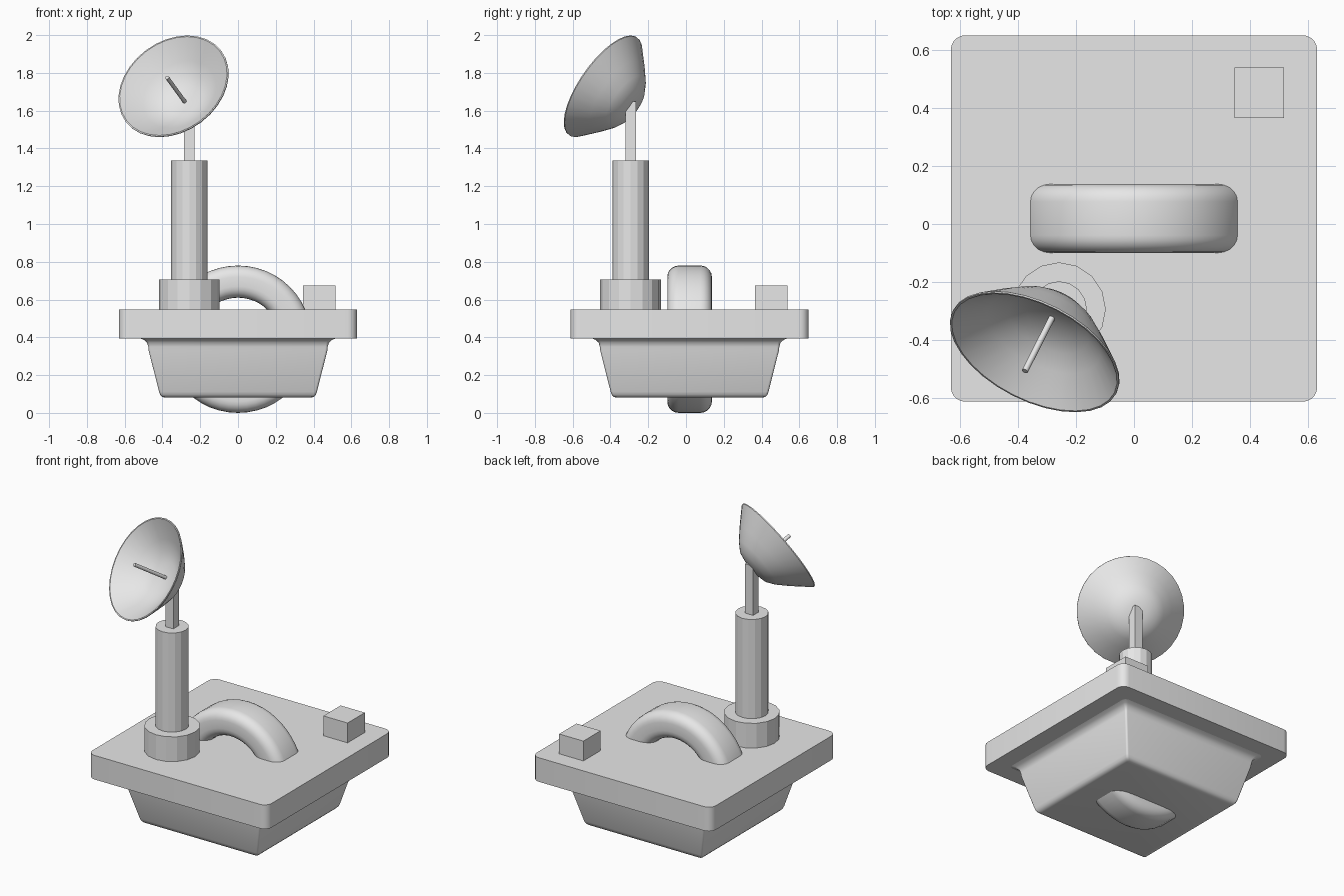
import bpy, bmesh, math
from mathutils import Matrix, Vector

if "Cube" in bpy.data.objects:
    bpy.data.objects.remove(bpy.data.objects["Cube"])

grey = bpy.data.materials.new("light_grey")
grey.diffuse_color = (0.8, 0.8, 0.8, 1)
grey.use_nodes = True
grey.node_tree.nodes["Principled BSDF"].inputs["Base Color"].default_value = grey.diffuse_color
CY = 0.019                      # centre line of the body
MAST = (-0.258, -0.293)         # mast axis


def finish(name, bm, smooth=None):
    bmesh.ops.remove_doubles(bm, verts=bm.verts, dist=1e-5)
    bmesh.ops.recalc_face_normals(bm, faces=bm.faces)
    me = bpy.data.meshes.new(name)
    bm.to_mesh(me)
    bm.free()
    me.materials.append(grey)
    ob = bpy.data.objects.new(name, me)
    bpy.context.collection.objects.link(ob)
    if smooth:
        bpy.ops.object.select_all(action='DESELECT')
        ob.select_set(True)
        bpy.context.view_layer.objects.active = ob
        bpy.ops.object.shade_smooth_by_angle(angle=math.radians(smooth))
    return ob


def rounded_rect(hx, hy, r, n=5):
    pts = []
    for q, (sx, sy) in enumerate([(1, 1), (-1, 1), (-1, -1), (1, -1)]):
        for i in range(n + 1):
            a = math.pi / 2 * (q + i / n)
            pts.append((sx * (hx - r) + r * math.cos(a), sy * (hy - r) + r * math.sin(a)))
    return pts


def bridge(bm, a, b):
    for i in range(len(a)):
        j = (i + 1) % len(a)
        bm.faces.new((a[i], a[j], b[j], b[i]))


def loft(name, sections, smooth):
    """Stack of rounded squares: (half width, z, corner radius)."""
    bm = bmesh.new()
    rings = [[bm.verts.new((x, y + CY, z)) for x, y in rounded_rect(h, h, r)]
             for h, z, r in sections]
    for a, b in zip(rings, rings[1:]):
        bridge(bm, a, b)
    bm.faces.new(rings[0])
    bm.faces.new(rings[-1])
    return finish(name, bm, smooth)


def lathe(name, profile, segs, matrix, smooth):
    """Closed (radius, height) profile turned round local z."""
    bm = bmesh.new()
    rings = []
    for k in range(segs):
        a = 2 * math.pi * k / segs
        rings.append([bm.verts.new((r * math.cos(a), r * math.sin(a), h)) for r, h in profile])
    for k in range(segs):
        bridge(bm, rings[k], rings[(k + 1) % segs])
    bmesh.ops.dissolve_degenerate(bm, dist=1e-6, edges=bm.edges)
    bm.transform(matrix)
    return finish(name, bm, smooth)


def cylinder(name, r, length, segs, matrix, smooth=None):
    bm = bmesh.new()
    bmesh.ops.create_cone(bm, cap_ends=True, segments=segs, radius1=r, radius2=r, depth=length,
                          matrix=matrix @ Matrix.Translation((0, 0, length / 2)))
    return finish(name, bm, smooth)


def box(name, lo, hi):
    bm = bmesh.new()
    size = [b - a for a, b in zip(lo, hi)]
    mid = [(a + b) / 2 for a, b in zip(lo, hi)]
    bmesh.ops.create_cube(bm, size=1, matrix=Matrix.Translation(mid) @ Matrix.Diagonal((*size, 1)))
    return finish(name, bm)


# Body: deck plate and tapered hull with a flared top and softened bottom edge
loft("deck_plate", [(0.63, 0.395, 0.05), (0.63, 0.548, 0.05)], 30)
loft("hull", [(0.525, 0.397, 0.03), (0.5, 0.388, 0.02), (0.482, 0.373, 0.015),
              (0.475, 0.35, 0.012), (0.473, 0.33, 0.012), (0.418, 0.112, 0.012),
              (0.412, 0.096, 0.012), (0.402, 0.085, 0.012), (0.387, 0.081, 0.012)], 40)

# Wheel standing through the body
wheel = [(0.305 + x, y) for x, y in rounded_rect(0.085, 0.118, 0.06)]
lathe("wheel", wheel, 48,
      Matrix.Translation((0, CY, 0.39)) @ Matrix.Rotation(math.pi / 2, 4, 'X'), 40)

# Small box at the rear corner
box("equipment_box", (0.345, 0.365, 0.54), (0.515, 0.538, 0.674))

# Mast
cylinder("mast_base", 0.161, 0.165, 16, Matrix.Translation((*MAST, 0.54)))
cylinder("mast", 0.096, 0.66, 16, Matrix.Translation((*MAST, 0.675)))
box("mast_pole", (MAST[0] - 0.028, MAST[1] - 0.028, 1.3),
    (MAST[0] + 0.028, MAST[1] + 0.028, 1.648))

# Dish: outer bowl, thin rim, shallower inner bowl
axis = Vector((-0.384, -0.757, 0.528)).normalized()
aim = Matrix.Translation((-0.3425, -0.4415, 1.7305)) @ axis.to_track_quat('Z', 'Y').to_matrix().to_4x4()
dish = [(0, -0.21), (0.06, -0.207), (0.118, -0.193), (0.165, -0.16), (0.225, -0.102),
        (0.315, -0.006), (0.315, 0), (0.308, 0), (0.21, -0.085), (0.15, -0.125),
        (0.09, -0.148), (0, -0.157)]
lathe("dish", dish, 32, aim, 40)

# Feed rod
cylinder("feed_rod", 0.011, 0.25, 12, aim @ Matrix.Translation((0, 0, -0.165)), 40)
